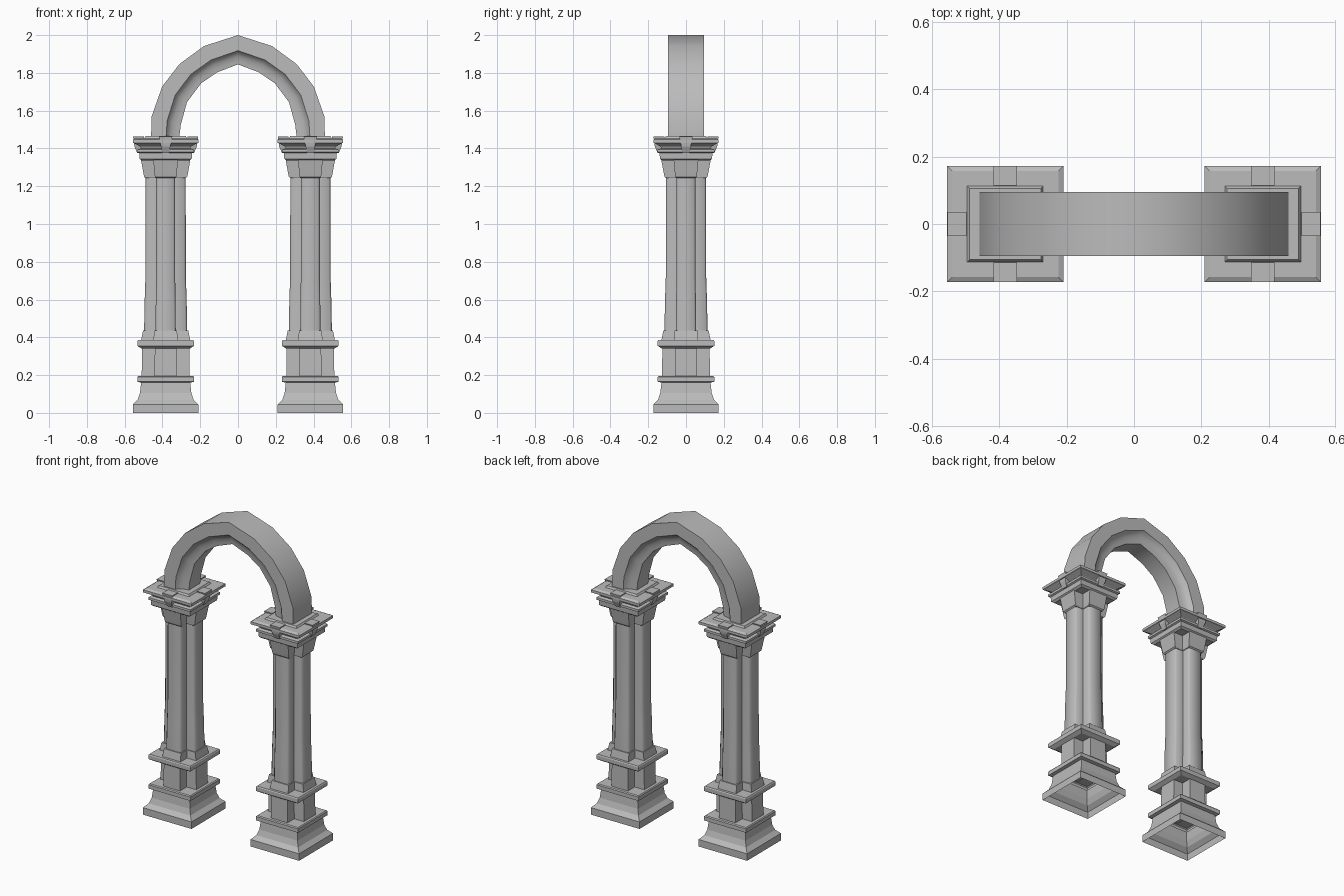
import bpy, bmesh, math

cube = bpy.data.objects.get("Cube")
if cube:
    bpy.data.objects.remove(cube, do_unlink=True)

STONE = (0.5, 0.5, 0.5, 1.0)
stone = bpy.data.materials.new("grey_stone")
stone.use_nodes = True
stone.diffuse_color = STONE
stone.node_tree.nodes["Principled BSDF"].inputs["Base Color"].default_value = STONE

COLUMN_X = 0.383


def square(h):
    return [(h, -h), (h, h), (-h, h), (-h, -h)]


def cross(h, ratio, chamfer=0.0):
    """Plus-shaped outline reaching out to h, with arms ratio * h half wide."""
    w = h * ratio
    if chamfer:
        arm = [(w, -w), (h - chamfer, -w), (h, chamfer - w), (h, w - chamfer), (h - chamfer, w)]
    else:
        arm = [(w, -w), (h, -w), (h, w)]
    pts = []
    for _ in range(4):
        pts += arm
        arm = [(-y, x) for x, y in arm]
    return pts


def loft(name, rings, cap_start=False, cap_end=True, loc=(0, 0, 0), smooth=None):
    """Skin a list of closed 3D rings that share a point count."""
    bm = bmesh.new()
    rows = [[bm.verts.new(p) for p in ring] for ring in rings]
    n = len(rows[0])
    for a, b in zip(rows, rows[1:]):
        for i in range(n):
            j = (i + 1) % n
            bm.faces.new((a[i], a[j], b[j], b[i]))
    if cap_start:
        bm.faces.new(rows[0][::-1])
    if cap_end:
        bm.faces.new(rows[-1])
    bmesh.ops.recalc_face_normals(bm, faces=bm.faces)
    mesh = bpy.data.meshes.new(name)
    bm.to_mesh(mesh)
    bm.free()
    mesh.materials.append(stone)
    obj = bpy.data.objects.new(name, mesh)
    obj.location = loc
    bpy.context.collection.objects.link(obj)
    if smooth:
        bpy.ops.object.select_all(action='DESELECT')
        obj.select_set(True)
        bpy.context.view_layer.objects.active = obj
        bpy.ops.object.shade_smooth_by_angle(angle=math.radians(smooth))
    return obj


def stack(name, section, profile, loc, **options):
    """Loft one section through (half width, height) pairs."""
    rings = [[(x, y, z) for x, y in section(h)] for h, z in profile]
    return loft(name, rings, loc=loc, **options)


# Square mouldings: foot is open below, the others are solid
FOOT = [(0.173, 0), (0.173, 0.045), (0.148, 0.07), (0.136, 0.105), (0.13, 0.16),
        (0.15, 0.165), (0.15, 0.19), (0.145, 0.196)]
PEDESTAL_CAP = [(0.127, 0.34), (0.15, 0.355), (0.15, 0.38), (0.146, 0.386)]
ABACUS = [(0.125, 1.335), (0.138, 1.345), (0.14, 1.375), (0.15, 1.38), (0.15, 1.395),
          (0.13, 1.4), (0.135, 1.41), (0.165, 1.427), (0.173, 1.43), (0.173, 1.447),
          (0.158, 1.455), (0.113, 1.455), (0.106, 1.466)]

# Plus-shaped sections
PEDESTAL = [(0.127, 0.19), (0.125, 0.345)]
COLLAR = [(0.13, 0.384), (0.127, 0.4), (0.12, 0.435)]
SHAFT = [(0.114, 0.43), (0.113, 0.5), (0.111, 0.6), (0.107, 0.72), (0.106, 1.25)]
CAPITAL = [(0.106, 1.243), (0.114, 1.25), (0.118, 1.27), (0.13, 1.335), (0.13, 1.345)]


def build_column(side, x):
    loc = (x, 0, 0)
    stack(side + "_foot", square, FOOT, loc)
    stack(side + "_pedestal", lambda h: cross(h, 0.46), PEDESTAL, loc, cap_start=True)
    stack(side + "_pedestal_cap", square, PEDESTAL_CAP, loc, cap_start=True)
    stack(side + "_collar", lambda h: cross(h, 0.5), COLLAR, loc, cap_start=True)
    stack(side + "_shaft", lambda h: cross(h, 0.47, 0.01), SHAFT, loc,
          cap_start=True, smooth=50)
    stack(side + "_capital", lambda h: cross(h, 0.5), CAPITAL, loc, cap_start=True)
    stack(side + "_abacus", square, ABACUS, loc, cap_start=True)
    # Tapered keystone tab on each face of the abacus
    for k in range(4):
        rings = []
        for w, outer, z in ((0.018, 0.15, 1.375), (0.025, 0.165, 1.41), (0.035, 0.172, 1.462)):
            rings.append([(-w, -outer, z), (w, -outer, z), (w, -0.115, z), (-w, -0.115, z)])
        tab = loft(f"{side}_tab_{k + 1}", rings, cap_start=True, loc=loc)
        tab.rotation_euler.z = k * math.pi / 2


build_column("left", COLUMN_X)
build_column("right", -COLUMN_X)

# Arch: outer edge, inner edge, and a hollow moulding between them
OUTER = [(0.46, 1.464), (0.457, 1.57), (0.402, 1.727), (0.31, 1.847), (0.18, 1.942), (0, 2.0)]
INNER = [(0.31, 1.464), (0.303, 1.525), (0.27, 1.645), (0.195, 1.745), (0.11, 1.803), (0, 1.845)]
HALF = [(0, 0.095), (0.53, 0.095), (0.6, 0.078), (0.72, 0.066), (0.87, 0.06), (1, 0.057)]
SECTION = HALF + [(t, -y) for t, y in reversed(HALF)]


def arch_ring(o, i, sign):
    return [(sign * (o[0] + (i[0] - o[0]) * t), y, o[1] + (i[1] - o[1]) * t)
            for t, y in SECTION]


pairs = list(zip(OUTER, INNER))
arch = [arch_ring(o, i, -1) for o, i in pairs]
arch += [arch_ring(o, i, 1) for o, i in reversed(pairs[:-1])]
loft("arch", arch, cap_start=True, smooth=42)
